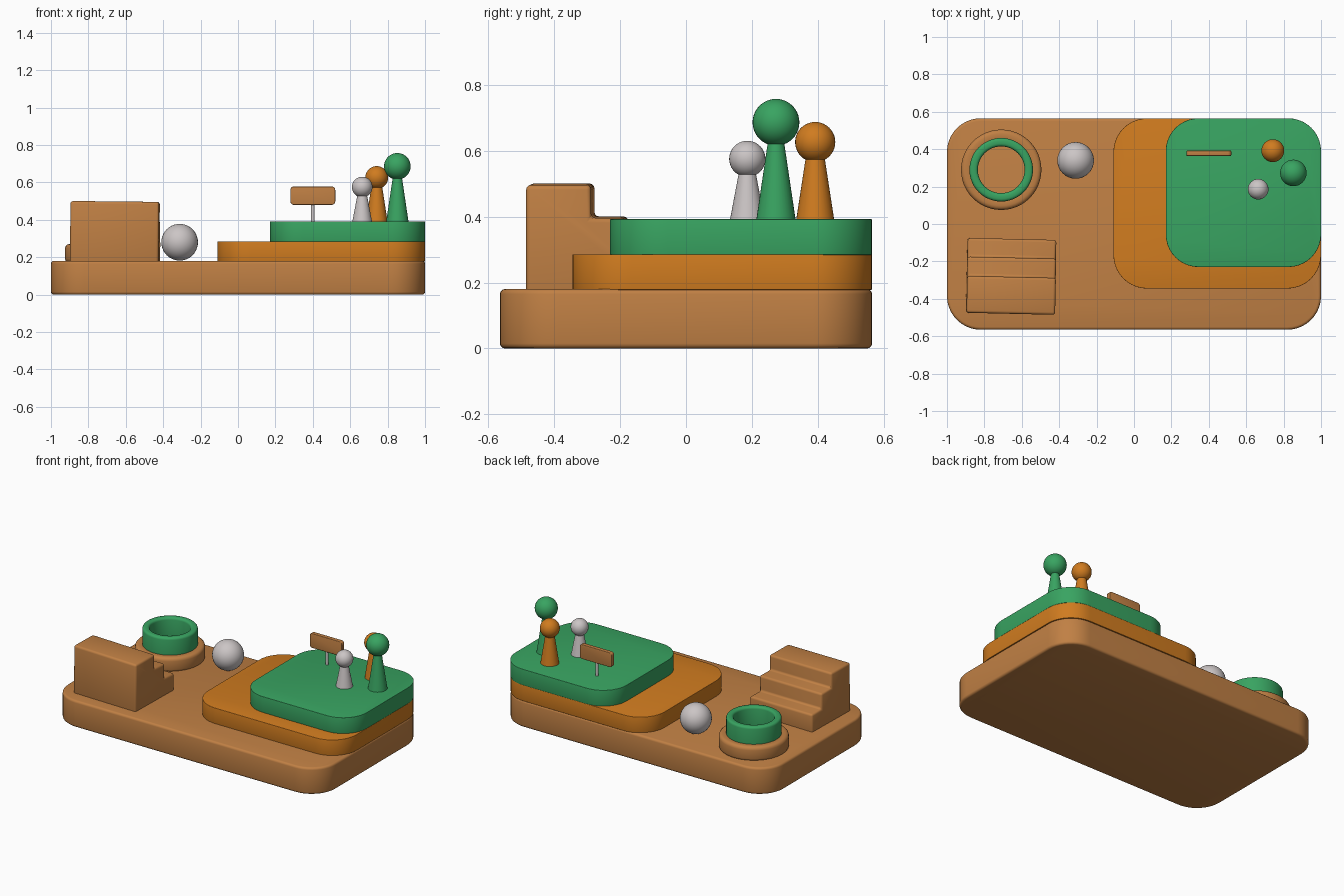
import bpy, bmesh, math
from mathutils import Matrix

if "Cube" in bpy.data.objects:
    bpy.data.objects.remove(bpy.data.objects["Cube"])


def material(name, rgb):
    m = bpy.data.materials.new(name)
    m.diffuse_color = (*rgb, 1)
    m.use_nodes = True
    m.node_tree.nodes["Principled BSDF"].inputs["Base Color"].default_value = m.diffuse_color
    return m


BROWN = material("wood brown", (0.53, 0.216, 0.058))
ORANGE = material("orange", (0.63, 0.2, 0.014))
GREEN = material("green", (0.04, 0.37, 0.12))
GREY = material("light grey", (0.6, 0.56, 0.56))


def finish(name, bm, mat, bevel=0.0, angle=35):
    bmesh.ops.recalc_face_normals(bm, faces=bm.faces[:])
    me = bpy.data.meshes.new(name)
    bm.to_mesh(me)
    bm.free()
    ob = bpy.data.objects.new(name, me)
    bpy.context.collection.objects.link(ob)
    me.materials.append(mat)
    bpy.ops.object.select_all(action='DESELECT')
    ob.select_set(True)
    bpy.context.view_layer.objects.active = ob
    if bevel:
        b = ob.modifiers.new("Bevel", 'BEVEL')
        b.width, b.segments = bevel, 3
        b.limit_method, b.angle_limit = 'ANGLE', math.radians(40)
        bpy.ops.object.modifier_apply(modifier="Bevel")
    bpy.ops.object.shade_smooth_by_angle(angle=math.radians(angle))
    return ob


def prism(points, depth):
    """Extrude 3D outline points along a vector."""
    bm = bmesh.new()
    f = bm.faces.new([bm.verts.new(p) for p in points])
    r = bmesh.ops.extrude_face_region(bm, geom=[f])
    vs = [v for v in r['geom'] if isinstance(v, bmesh.types.BMVert)]
    bmesh.ops.translate(bm, verts=vs, vec=depth)
    return bm


def rounded(x0, x1, y0, y1, r, n=10):
    pts = []
    for k, (cx, cy) in enumerate([(x1 - r, y1 - r), (x0 + r, y1 - r),
                                  (x0 + r, y0 + r), (x1 - r, y0 + r)]):
        for i in range(n + 1):
            a = math.pi / 2 * (k + i / n)
            pts.append((cx + r * math.cos(a), cy + r * math.sin(a)))
    return pts


def slab(name, x0, x1, y0, y1, z0, z1, r, mat, bevel):
    pts = [(x, y, z0) for x, y in rounded(x0, x1, y0, y1, r)]
    return finish(name, prism(pts, (0, 0, z1 - z0)), mat, bevel)


def ring(name, x, y, profile, mat, bevel, n=48):
    """Closed (radius, z) profile turned around a vertical axis."""
    bm = bmesh.new()
    rows = []
    for i in range(n):
        a = 2 * math.pi * i / n
        rows.append([bm.verts.new((x + r * math.cos(a), y + r * math.sin(a), z))
                     for r, z in profile])
    m = len(profile)
    for i in range(n):
        p, q = rows[i], rows[(i + 1) % n]
        for j in range(m):
            bm.faces.new((p[j], q[j], q[(j + 1) % m], p[(j + 1) % m]))
    return finish(name, bm, mat, bevel)


def ball(name, loc, r, mat):
    bm = bmesh.new()
    bmesh.ops.create_uvsphere(bm, u_segments=32, v_segments=20, radius=r,
                              matrix=Matrix.Translation(loc))
    return finish(name, bm, mat)


def cone(name, x, y, z0, z1, r0, r1, mat):
    bm = bmesh.new()
    bmesh.ops.create_cone(bm, cap_ends=True, segments=32, radius1=r0, radius2=r1,
                          depth=z1 - z0,
                          matrix=Matrix.Translation((x, y, (z0 + z1) / 2)))
    return finish(name, bm, mat)


# Stacked terraces
slab("base_board", -1, 1, -0.565, 0.565, 0, 0.18, 0.18, BROWN, 0.015)
slab("middle_terrace", -0.11, 1, -0.345, 0.565, 0.178, 0.285, 0.18, ORANGE, 0.002)
slab("top_terrace", 0.17, 1, -0.23, 0.565, 0.284, 0.392, 0.175, GREEN, 0.002)

# Three-step stair block, slightly askew
side = [(-0.2, -0.19), (0.2, -0.19), (0.2, -0.043), (0.1, -0.043),
        (0.1, 0.06), (-0.003, 0.06), (-0.003, 0.16), (-0.2, 0.16)]
stairs = finish("stairs", prism([(-0.237, y, z) for y, z in side], (0.474, 0, 0)),
                BROWN, 0.014)
stairs.location = (-0.656, -0.28, 0.338)
stairs.rotation_euler = (0, math.radians(0.6), math.radians(-1.3))

# Round well: brown collar with a green tube
ring("well_collar", -0.71, 0.29,
     [(0.15, 0.17), (0.215, 0.17), (0.215, 0.27), (0.15, 0.27)], BROWN, 0.022)
ring("well_tube", -0.71, 0.29,
     [(0.125, 0.17), (0.17, 0.17), (0.17, 0.385), (0.125, 0.385)], GREEN, 0.015)

# Loose ball
ball("ball", (-0.312, 0.34, 0.28), 0.098, GREY)

# Sign
cone("sign_post", 0.40, 0.378, 0.385, 0.50, 0.01, 0.01, GREY)
board = [(x, 0.392, z) for x, z in rounded(0.28, 0.52, 0.48, 0.578, 0.018, 5)]
finish("sign_board", prism(board, (0, -0.028, 0)), BROWN, 0.004)

# Pawns: x, y, head height, head radius, foot radius, neck radius
for label, x, y, z, r, foot, neck, mat in [
        ("grey", 0.664, 0.186, 0.575, 0.055, 0.053, 0.024, GREY),
        ("orange", 0.742, 0.392, 0.626, 0.061, 0.058, 0.027, ORANGE),
        ("green", 0.852, 0.273, 0.686, 0.071, 0.06, 0.022, GREEN)]:
    cone(label + "_pawn_body", x, y, 0.388, z - r * 0.6, foot, neck, mat)
    ball(label + "_pawn_head", (x, y, z), r, mat)
